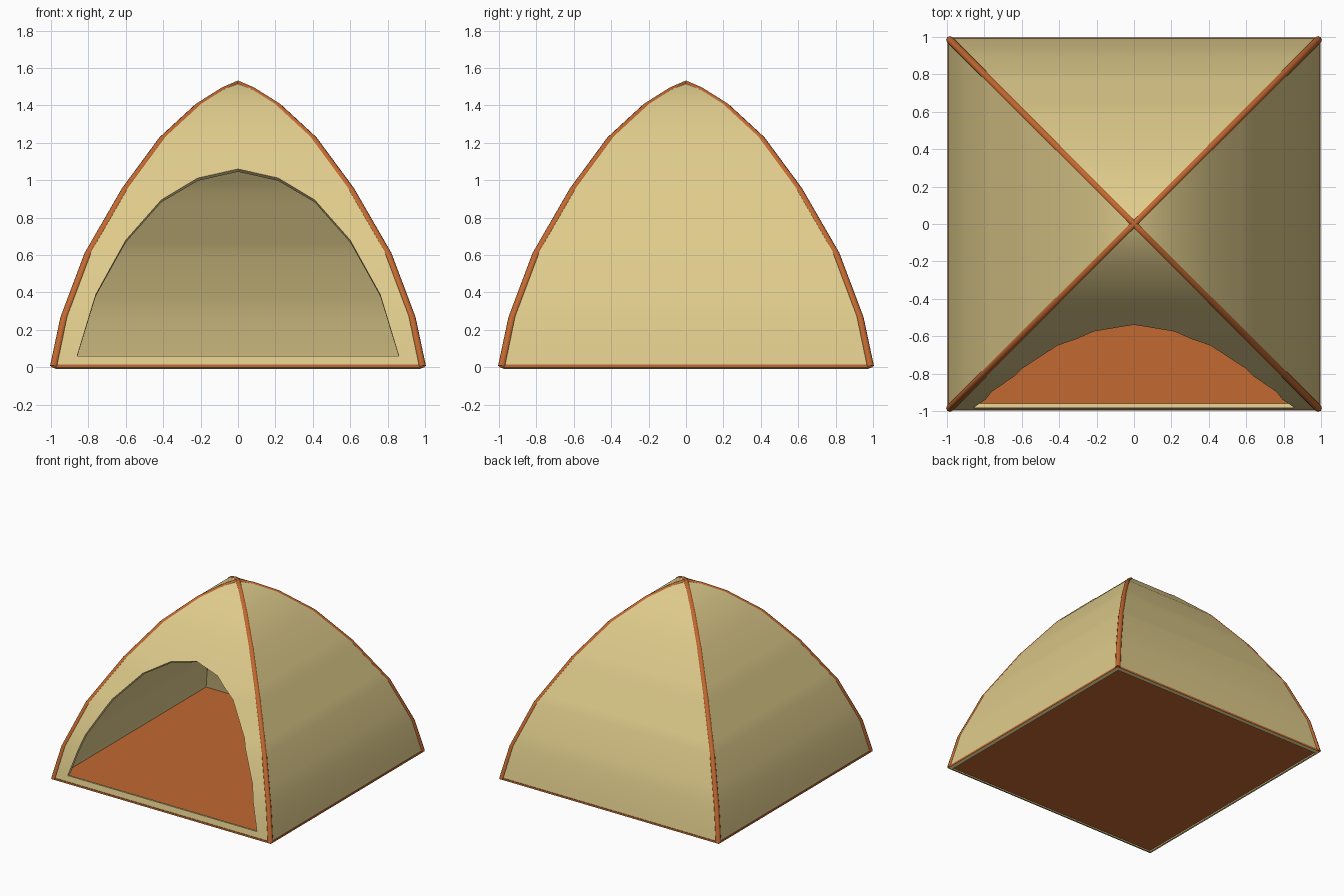
import bpy, bmesh

if "Cube" in bpy.data.objects:
    bpy.data.objects.remove(bpy.data.objects["Cube"])

def material(name, rgb):
    m = bpy.data.materials.new(name)
    m.diffuse_color = (*rgb, 1)
    m.use_nodes = True
    m.node_tree.nodes["Principled BSDF"].inputs["Base Color"].default_value = m.diffuse_color
    return m

CREAM = material("cream canvas", (0.74, 0.60, 0.26))
ORANGE = material("burnt orange", (0.54, 0.14, 0.03))

# Half width against height: canvas outline and door outline
WALL = [(0.995, 0), (0.94, 0.275), (0.812, 0.615), (0.614, 0.958),
        (0.414, 1.23), (0.222, 1.407), (0.09, 1.49), (0, 1.525)]
DOOR = [(0.86, 0.06), (0.76, 0.39), (0.60, 0.68), (0.41, 0.895),
        (0.215, 1.012), (0, 1.06)]

def width_at(outline, z):
    for (w0, z0), (w1, z1) in zip(outline, outline[1:]):
        if z0 <= z <= z1:
            return w0 + (w1 - w0) * (z - z0) / (z1 - z0)
    return 0

def mesh_object(name, bm, mat):
    me = bpy.data.meshes.new(name)
    bm.to_mesh(me)
    bm.free()
    me.materials.append(mat)
    ob = bpy.data.objects.new(name, me)
    bpy.context.collection.objects.link(ob)
    return ob

# Canvas: four panels with square cross-sections, door left open in the front
bm = bmesh.new()
levels = sorted({z for _, z in WALL + DOOR})

def quad(*pts):
    unique = list(dict.fromkeys(pts))
    if len(unique) > 2:
        bm.faces.new([bm.verts.new(p) for p in unique])

for z0, z1 in zip(levels, levels[1:]):
    a, b = width_at(WALL, z0), width_at(WALL, z1)
    quad((a, -a, z0), (a, a, z0), (b, b, z1), (b, -b, z1))
    quad((a, a, z0), (-a, a, z0), (-b, b, z1), (b, b, z1))
    quad((-a, a, z0), (-a, -a, z0), (-b, -b, z1), (-b, b, z1))
    if DOOR[0][1] <= z0 < DOOR[-1][1]:
        c, d = width_at(DOOR, z0), width_at(DOOR, z1)
        quad((c, -a, z0), (a, -a, z0), (b, -b, z1), (d, -b, z1))
        quad((-a, -a, z0), (-c, -a, z0), (-d, -b, z1), (-b, -b, z1))
    elif z0 == 0:
        c = DOOR[0][0]  # sill, joined to the door corners
        bm.faces.new([bm.verts.new(p) for p in (
            (-a, -a, 0), (a, -a, 0), (b, -b, z1), (c, -b, z1), (-c, -b, z1), (-b, -b, z1))])
    elif z0 == DOOR[-1][1]:
        bm.faces.new([bm.verts.new(p) for p in (
            (-a, -a, z0), (0, -a, z0), (a, -a, z0), (b, -b, z1), (-b, -b, z1))])
    else:
        quad((-a, -a, z0), (a, -a, z0), (b, -b, z1), (-b, -b, z1))
bmesh.ops.remove_doubles(bm, verts=bm.verts, dist=0.0005)
bmesh.ops.recalc_face_normals(bm, faces=bm.faces)
canvas = mesh_object("canvas", bm, CREAM)
mod = canvas.modifiers.new("cloth thickness", 'SOLIDIFY')
mod.thickness = 0.025
mod.offset = -1
mod.use_even_offset = True
bpy.context.view_layer.objects.active = canvas
canvas.select_set(True)
bpy.ops.object.modifier_apply(modifier=mod.name)
bpy.ops.object.shade_smooth_by_angle(angle=0.5)
canvas.select_set(False)

# Groundsheet
bm = bmesh.new()
bmesh.ops.create_cube(bm, size=1)
bmesh.ops.scale(bm, vec=(1.992, 1.992, 0.015), verts=bm.verts)
bmesh.ops.translate(bm, vec=(0, 0, 0.0075), verts=bm.verts)
mesh_object("groundsheet", bm, ORANGE)

# Two crossing tent poles along the diagonal seams
poles = bpy.data.curves.new("tent_poles", 'CURVE')
poles.dimensions = '3D'
poles.bevel_depth = 0.02
poles.bevel_resolution = 2
poles.use_fill_caps = True
half = [(max(w - 0.01, 0), max(z - 0.012, 0.004)) for w, z in WALL]
path = half + [(-w, z) for w, z in reversed(half[:-1])]
for side in (1, -1):
    s = poles.splines.new('POLY')
    s.points.add(len(path) - 1)
    for p, (w, z) in zip(s.points, path):
        p.co = (w, side * w, z, 1)
    s.use_smooth = True
poles.materials.append(ORANGE)
bpy.context.collection.objects.link(bpy.data.objects.new("tent_poles", poles))
